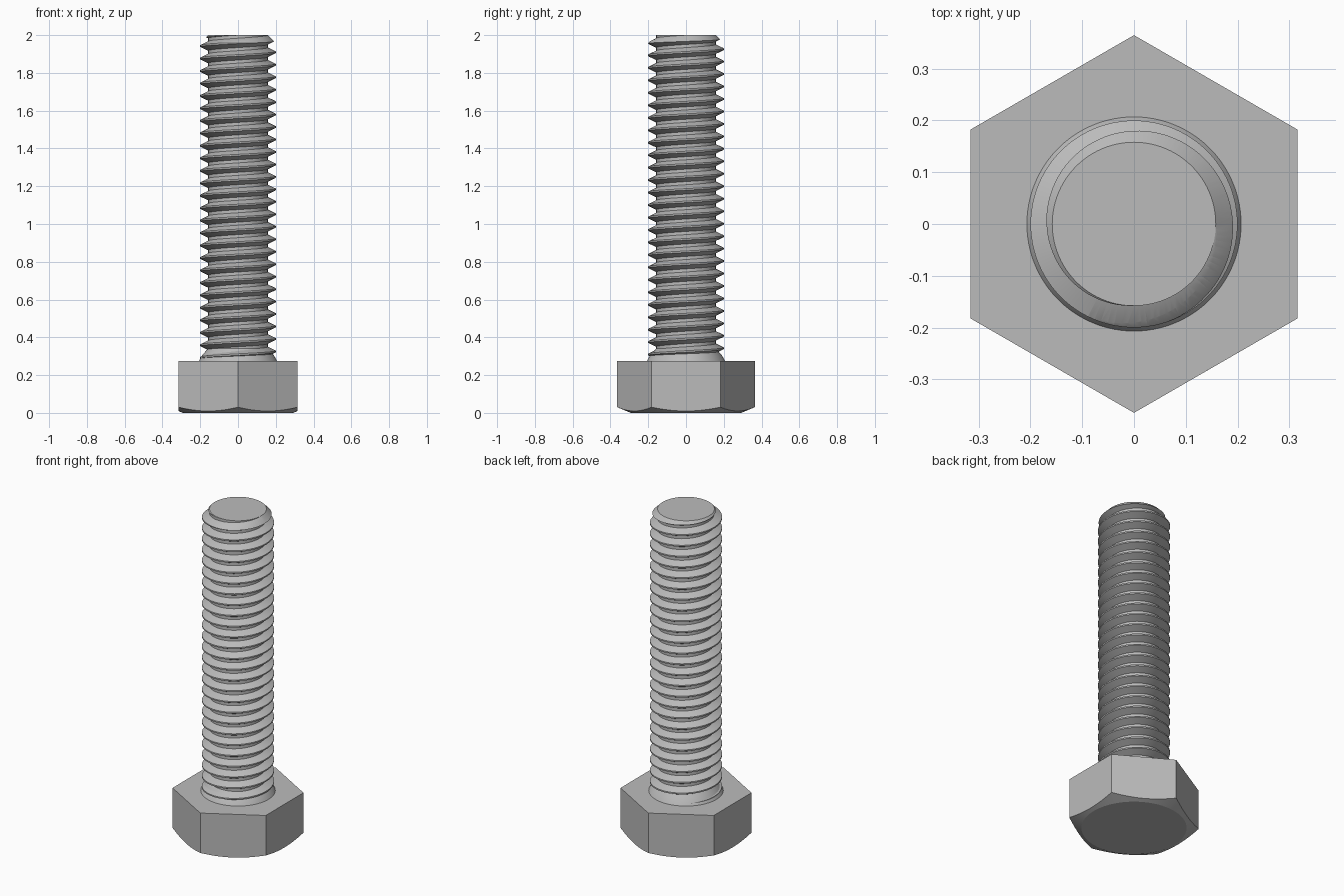
import bpy, bmesh, math

cube = bpy.data.objects.get("Cube")
if cube:
    bpy.data.objects.remove(cube, do_unlink=True)

# Main dimensions
HEIGHT, HEAD_H = 2.0, 0.275
ACROSS_FLATS = 0.632
CREST, ROOT, PITCH = 0.2, 0.158, 0.066
SEGMENTS = 96

steel = bpy.data.materials.new("grey steel")
steel.use_nodes = True
color = (0.5, 0.5, 0.5, 1)
steel.diffuse_color = color
steel.node_tree.nodes["Principled BSDF"].inputs["Base Color"].default_value = color


def finish(bm, name):
    bmesh.ops.recalc_face_normals(bm, faces=bm.faces)
    mesh = bpy.data.meshes.new(name)
    bm.to_mesh(mesh)
    bm.free()
    mesh.materials.append(steel)
    obj = bpy.data.objects.new(name, mesh)
    bpy.context.collection.objects.link(obj)
    return obj


def lathe(name, profile, sides=SEGMENTS, start=0.0):
    """Closed solid of revolution from (radius, z) points."""
    bm = bmesh.new()
    rings = []
    for r, z in profile:
        angles = [start + math.tau * i / sides for i in range(sides)]
        rings.append([bm.verts.new((r * math.cos(a), r * math.sin(a), z)) for a in angles])
    for low, high in zip(rings, rings[1:]):
        for i in range(sides):
            k = (i + 1) % sides
            bm.faces.new((low[i], low[k], high[k], high[i]))
    bm.faces.new(rings[0])
    bm.faces.new(rings[-1])
    return finish(bm, name)


def activate(obj):
    bpy.ops.object.select_all(action="DESELECT")
    obj.select_set(True)
    bpy.context.view_layer.objects.active = obj


def trim(obj, envelope):
    """Keep only the part of obj that lies inside the envelope."""
    mod = obj.modifiers.new("trim", "BOOLEAN")
    mod.operation, mod.solver, mod.object = "INTERSECT", "EXACT", envelope
    activate(obj)
    bpy.ops.object.modifier_apply(modifier=mod.name)
    bpy.data.objects.remove(envelope, do_unlink=True)


def smooth(obj, degrees):
    activate(obj)
    bpy.ops.object.shade_smooth_by_angle(angle=math.radians(degrees))


def thread_solid(name):
    """Right-handed helical thread, longer than needed at both ends."""
    # One pitch: root flat, flank, crest flat, flank
    steps = [(ROOT, -1 / 8), (ROOT, 1 / 8), (CREST, 7 / 16), (CREST, 9 / 16)]
    turns = math.ceil((HEIGHT - HEAD_H) / PITCH) + 4
    bottom = HEIGHT - PITCH / 8 - (turns - 2) * PITCH
    bm = bmesh.new()
    columns = []
    for i in range(SEGMENTS):
        a = math.tau * i / SEGMENTS - math.pi / 2
        column = []
        for t in range(turns):
            for r, dz in steps:
                z = bottom + PITCH * (t + dz + i / SEGMENTS)
                column.append(bm.verts.new((r * math.cos(a), r * math.sin(a), z)))
        columns.append(column)
    n = len(steps)
    rows = turns * n
    for i in range(SEGMENTS):
        last = i == SEGMENTS - 1
        here, there = columns[i], columns[0][n:] if last else columns[i + 1]
        for j in range(min(len(here), len(there)) - 1):
            bm.faces.new((here[j], there[j], there[j + 1], here[j + 1]))
    # Close the ends; the open edges wind once around the axis
    middle = bottom + turns * PITCH / 2
    edges = [e for e in bm.edges if e.is_boundary]
    tips = {s: bm.verts.new((0, 0, middle + s * (turns + 2) * PITCH / 2)) for s in (-1, 1)}
    for e in edges:
        side = 1 if e.verts[0].co.z > middle else -1
        bm.faces.new((e.verts[0], e.verts[1], tips[side]))
    return finish(bm, name)


# Threaded shank with a chamfered tip
shank = thread_solid("threaded_shank")
CHAMFER = 0.06
trim(shank, lathe("shank_envelope", [
    (ROOT + CHAMFER, HEAD_H - 0.02),
    (ROOT + CHAMFER, HEIGHT - CHAMFER),
    (ROOT, HEIGHT),
]))
smooth(shank, 25)

# Tapered collar where the thread runs out above the head
collar = lathe("shank_collar", [
    (0.207, HEAD_H - 0.01), (0.207, HEAD_H), (0.19, HEAD_H + 0.03), (0.15, HEAD_H + 0.075)])
smooth(collar, 25)

# Hexagonal head, its outer face turned to a shallow cone
corner = ACROSS_FLATS / math.sqrt(3)
head = lathe("hex_head", [(corner, 0), (corner, HEAD_H)], 6, math.pi / 6)
trim(head, lathe("head_envelope", [(0.292, -0.0001), (0.4, 0.045), (0.4, 0.4)]))
smooth(head, 15)
